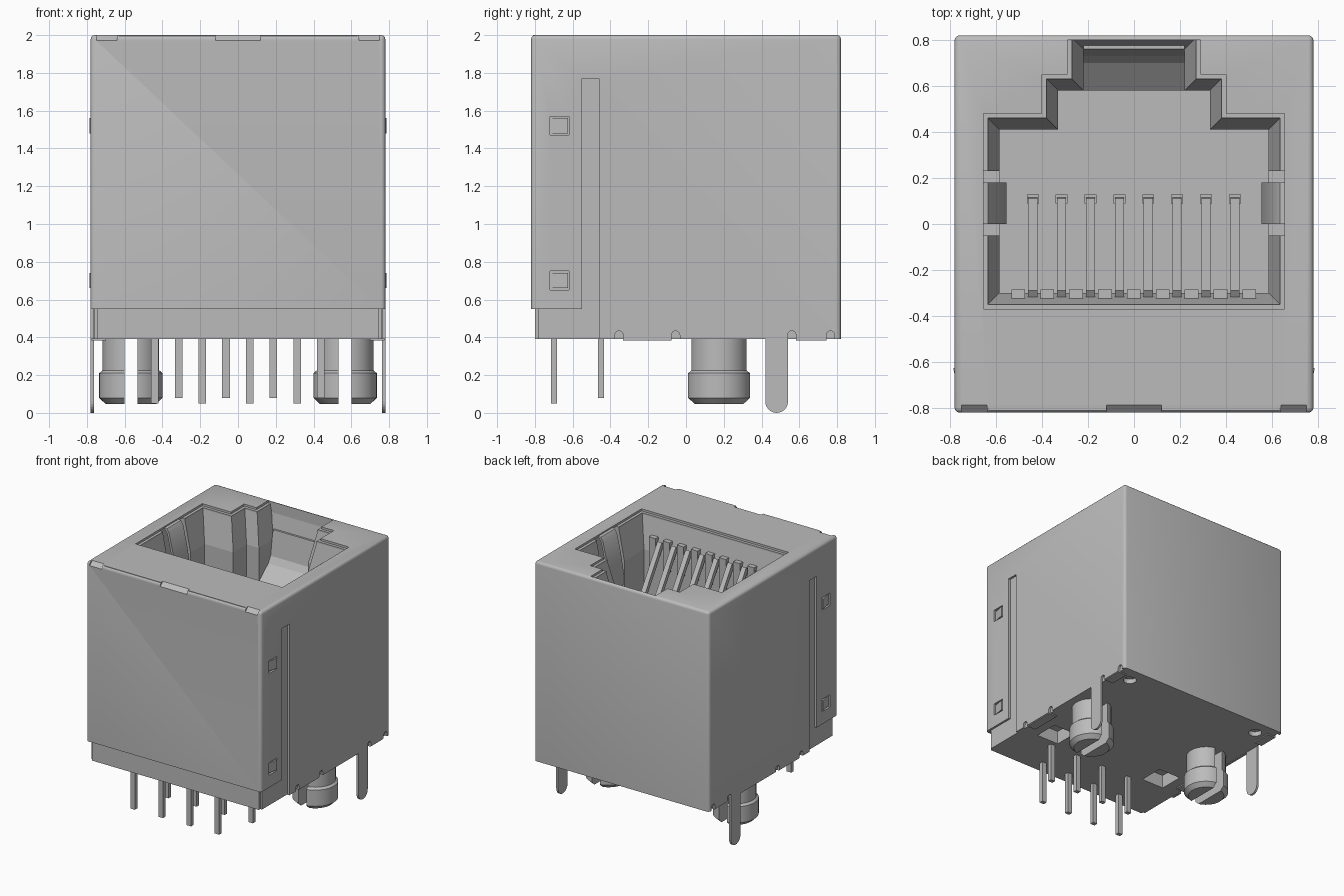
import bpy, bmesh, math
from mathutils import Matrix, Vector

cube = bpy.data.objects.get("Cube")
if cube:
    bpy.data.objects.remove(cube, do_unlink=True)

grey = bpy.data.materials.new("plain grey")
grey.use_nodes = True
COLOUR = (0.5, 0.5, 0.5, 1)
grey.diffuse_color = COLOUR
grey.node_tree.nodes["Principled BSDF"].inputs["Base Color"].default_value = COLOUR


def finish(name, bm):
    bmesh.ops.recalc_face_normals(bm, faces=bm.faces)
    mesh = bpy.data.meshes.new(name)
    bm.to_mesh(mesh)
    bm.free()
    mesh.materials.append(grey)
    obj = bpy.data.objects.new(name, mesh)
    bpy.context.scene.collection.objects.link(obj)
    return obj


def loft(name, loops):
    """Closed solid through matching loops of 3D points."""
    bm = bmesh.new()
    rings = [[bm.verts.new(p) for p in loop] for loop in loops]
    n = len(rings[0])
    for a, b in zip(rings, rings[1:]):
        for i in range(n):
            bm.faces.new((a[i], a[(i + 1) % n], b[(i + 1) % n], b[i]))
    bm.faces.new(rings[0])
    bm.faces.new(rings[-1])
    return finish(name, bm)


def box(name, x, y, z):
    corners = [(x[0], y[0]), (x[1], y[0]), (x[1], y[1]), (x[0], y[1])]
    return loft(name, [[(a, b, h) for a, b in corners] for h in z])


def prism_x(name, x, yz):
    return loft(name, [[(h, y, z) for y, z in yz] for h in x])


def prism_y(name, y, xz):
    return loft(name, [[(x, h, z) for x, z in xz] for h in y])


def turned(name, centre, profile, sides=40):
    """Solid of revolution about a vertical axis; profile is (radius, z)."""
    ring = [(math.cos(math.tau * i / sides), math.sin(math.tau * i / sides)) for i in range(sides)]
    return loft(name, [[(centre[0] + r * c, centre[1] + r * s, z) for c, s in ring] for r, z in profile])


def cut(obj, cutters):
    for c in cutters:
        mod = obj.modifiers.new("cut", "BOOLEAN")
        mod.operation, mod.solver, mod.object = "DIFFERENCE", "EXACT", c
    bpy.context.view_layer.update()
    mesh = bpy.data.meshes.new_from_object(obj.evaluated_get(bpy.context.evaluated_depsgraph_get()))
    obj.modifiers.clear()
    obj.data = mesh
    for c in cutters:
        bpy.data.objects.remove(c, do_unlink=True)


def smooth(obj):
    bpy.ops.object.select_all(action="DESELECT")
    obj.select_set(True)
    bpy.context.view_layer.objects.active = obj
    bpy.ops.object.shade_smooth_by_angle(angle=math.radians(35))


def opening(d, z, y_max=1):
    """Stepped socket outline, moved inward by d, at height z."""
    half = [(0.635, -0.35 + d), (0.635, 0.46 - d), (0.38, 0.46 - d),
            (0.38, 0.63 - d), (0.27, 0.63 - d), (0.27, min(0.81 - d, y_max))]
    right = [(x - d, y, z) for x, y in half]
    return right + [(-x, y, z) for x, y, z in reversed(right)]


SIDES = (("left", 1), ("right", -1))


def span(s, a, b):
    return sorted((s * a, s * b))


WINDOWS = ((0.65, 0.75), (1.47, 1.57))
PITCH = [-0.44 + 0.1255 * i for i in range(8)]

# Plastic housing with a funnel-mouthed socket, finger notches and underside recesses
housing = box("housing", (-0.761, 0.761), (-0.799, 0.799), (0.392, 1.981))
cutters = [loft("socket_cut", [opening(0, 2.1), opening(0, 1.97), opening(0.05, 1.72), opening(0.05, 0.85)])]
for side, s in SIDES:
    cutters += [
        box("notch_cut", span(s, 0.5, 0.69), (-0.05, 0.23), (1.2, 2.2)),
        box("recess_cut", span(s, 0.42, 0.62), (-0.4, -0.2), (0.3, 0.5)),
        turned("dimple_cut", (s * 0.62, 0.69), [(0.05, 0.3), (0.05, 0.43)], 24),
        box("corner_cut", span(s, 0.745, 0.9), (-0.9, -0.78), (0.3, 0.55)),
    ]
cut(housing, cutters)

# Sloped ledge under the latch slot
prism_x("latch_ledge", (-0.22, 0.22), [(0.58, 0.9), (0.58, 1.45), (0.70, 1.55), (0.73, 1.6),
                                       (0.76, 1.8), (0.79, 1.8), (0.79, 0.9)])

# Metal shield: rounded box, hollowed and cut
bm = bmesh.new()
bmesh.ops.create_cube(bm, size=1, matrix=Matrix.Translation((0, 0, 1.195)) @ Matrix.Diagonal((1.56, 1.64, 1.61, 1)))
outer = [e for e in bm.edges if max(v.co.z for v in e.verts) > 1]
bmesh.ops.bevel(bm, geom=outer, offset=0.022, segments=3, profile=0.5, affect="EDGES")
shield = finish("shield", bm)
cutters = [
    box("hollow_cut", (-0.763, 0.763), (-0.801, 0.801), (0.2, 1.983)),
    loft("mouth_cut", [opening(-0.02, 1.9, 0.80), opening(-0.02, 2.1, 0.80)]),
    box("skirt_cut", (-1, 1), (-1, -0.55), (0.2, 0.55)),
]
for x in ((-0.12, 0.12), (-0.75, -0.64), (0.64, 0.75)):
    cutters.append(prism_x("edge_cut", x, [(-0.785, 2.001), (-0.823, 1.968), (-0.9, 1.968), (-0.9, 2.1), (-0.785, 2.1)]))
for side, s in SIDES:
    wall = span(s, 0.7, 0.9)
    cutters.append(box("slot_cut", wall, (-0.551, -0.46), (0.2, 1.77)))
    cutters += [box("window_cut", wall, (-0.72, -0.62), z) for z in WINDOWS]
    for y in (-0.355, -0.055, 0.56, 0.765):
        arch = [(y + 0.022 * math.cos(a), 0.412 + 0.022 * math.sin(a))
                for a in (math.pi * i / 8 for i in range(9))]
        cutters.append(prism_x("relief_cut", wall, arch + [(y - 0.022, 0.3), (y + 0.022, 0.3)]))
cut(shield, cutters)
smooth(shield)

# Folded tabs along the front of the top
for side, s in SIDES:
    tab = [(0.12, -0.81), (0.63, -0.81), (0.63, -0.785), (0.61, -0.762), (0.14, -0.762), (0.12, -0.785)]
    loft(side + "_top_tab", [[(s * x, y, z) for x, y in tab] for z in (1.985, 2.0)])

for side, s in SIDES:
    # Latch wedges filling the shield windows
    for i, (z0, z1) in enumerate(WINDOWS):
        wedge = [(s * 0.755, -0.72), (s * 0.766, -0.72), (s * 0.786, -0.625), (s * 0.755, -0.625)]
        loft(f"{side}_latch_{i + 1}", [[(x, y, z) for x, y in wedge] for z in (z0 + 0.01, z1 - 0.01)])

    # Curved spring finger folded into the socket
    path = [(0.665, 1.992), (0.635, 1.985), (0.615, 1.955), (0.58, 1.8), (0.555, 1.65), (0.56, 1.55), (0.61, 1.35)]
    profile = [(s * x, z) for x, z in path] + [(s * (x + 0.016), z - 0.01) for x, z in reversed(path)]
    smooth(prism_y(side + "_spring_finger", (0.0, 0.18), profile))

    # Grounding leg with a rounded tip
    tip = [(0.48 + 0.06 * math.cos(a), 0.06 - 0.06 * math.sin(a))
           for a in (math.pi * i / 12 for i in range(13))]
    prism_x(side + "_ground_leg", span(s, 0.763, 0.78), tip + [(0.42, 0.42), (0.54, 0.42)])

    # Shield flaps folded under the housing
    for part, y in (("front", (-0.333, -0.077)), ("back", (0.582, 0.743))):
        box(f"{side}_{part}_flap", span(s, 0.70, 0.775), y, (0.383, 0.395))

    # Split mounting peg
    peg = turned(side + "_peg", (s * 0.567, 0.175),
                 [(0.15, 0.42), (0.15, 0.225), (0.168, 0.21), (0.168, 0.08), (0.135, 0.048)])
    cut(peg, [box("split_cut", span(s, 0.532, 0.602), (-0.1, 0.5), (0, 0.395))])
    smooth(peg)

# Contacts, comb teeth and solder pins
for i, x in enumerate(PITCH):
    prism_x(f"contact_{i + 1}", (x - 0.02, x + 0.02),
            [(-0.32, 1.80), (-0.29, 1.82), (0.11, 1.20), (0.125, 1.12), (0.10, 1.12), (0.08, 1.19)])
    box(f"contact_tip_{i + 1}", (x - 0.026, x + 0.026), (0.09, 0.128), (1.11, 1.17))
    y, z = ((-0.70, 0.05), (-0.45, 0.08))[i % 2]
    box(f"pin_{i + 1}", (x - 0.02, x + 0.02), (y - 0.016, y + 0.016), (z, 0.41))
for i in range(9):
    x = PITCH[0] + 0.1255 * (i - 0.5)
    box(f"comb_tooth_{i + 1}", (x - 0.03, x + 0.03), (-0.33, -0.285), (1.6, 1.84))
